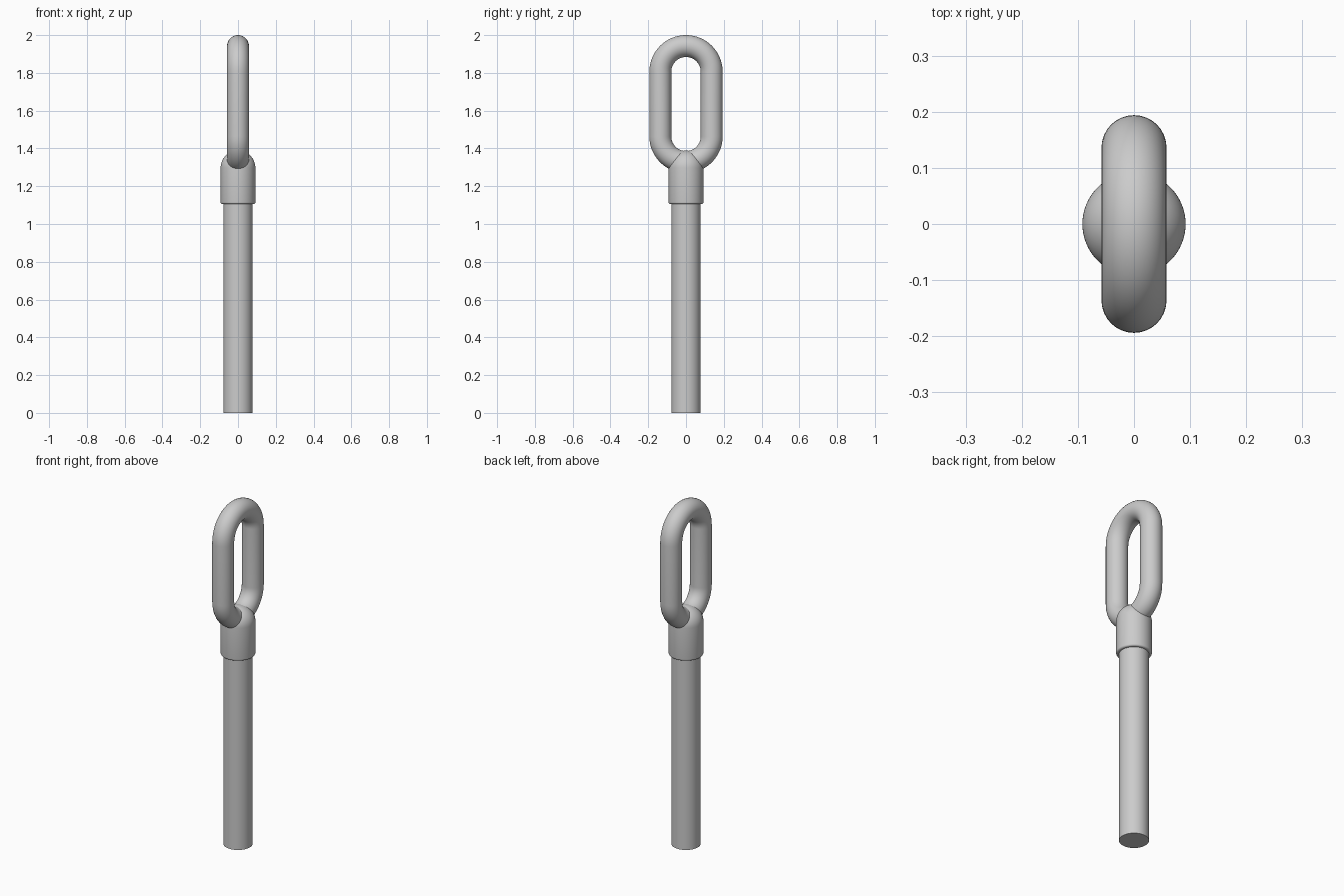
import bpy, bmesh, math
from mathutils import Matrix, Vector

if "Cube" in bpy.data.objects:
    bpy.data.objects.remove(bpy.data.objects["Cube"], do_unlink=True)

steel = bpy.data.materials.new("grey steel")
GREY = (0.6, 0.6, 0.6, 1)
steel.diffuse_color = GREY
steel.use_nodes = True
steel.node_tree.nodes["Principled BSDF"].inputs["Base Color"].default_value = GREY


def finish(name, bm):
    bmesh.ops.remove_doubles(bm, verts=bm.verts, dist=1e-5)
    bmesh.ops.recalc_face_normals(bm, faces=bm.faces)
    mesh = bpy.data.meshes.new(name)
    bm.to_mesh(mesh)
    bm.free()
    mesh.materials.append(steel)
    obj = bpy.data.objects.new(name, mesh)
    bpy.context.collection.objects.link(obj)
    bpy.ops.object.select_all(action="DESELECT")
    obj.select_set(True)
    bpy.context.view_layer.objects.active = obj
    bpy.ops.object.shade_smooth_by_angle(angle=math.radians(35))
    return obj


def lathe(name, profile, steps=64):
    """Spin an (r, z) profile around the z axis."""
    bm = bmesh.new()
    verts = [bm.verts.new((r, 0, z)) for r, z in profile]
    edges = [bm.edges.new(pair) for pair in zip(verts, verts[1:])]
    bmesh.ops.spin(bm, geom=verts + edges, cent=(0, 0, 0), axis=(0, 0, 1),
                   angle=math.tau, steps=steps, use_duplicate=False)
    return finish(name, bm)


def arc(r, z, radius, start, end, steps):
    angles = [math.radians(start + (end - start) * i / steps) for i in range(steps + 1)]
    return [(r + radius * math.cos(a), z + radius * math.sin(a)) for a in angles]


# Straight round rod
ROD = 0.077
lathe("rod", [(0, 0), (ROD, 0), (ROD, 1.15), (0, 1.15)])

# Domed collar with a rounded lower rim
COLLAR, RIM = 0.092, 0.01
profile = [(0, 1.105)] + arc(COLLAR - RIM, 1.105 + RIM, RIM, -90, 0, 5)
profile += arc(0, 1.297, COLLAR, 0, 90, 16)
profile[-1] = (0, profile[-1][1])
lathe("collar", profile)

# Oval link: a round tube swept along two half circles and two straight sides
BEND, TUBE, SIDES = 0.136, 0.058, 32
path = arc(0, 1.806, BEND, 0, 180, 32) + arc(0, 1.464, BEND, 180, 360, 32)
bm = bmesh.new()
rings = []
for i, (y, z) in enumerate(path):
    centre_z = 1.806 if i < len(path) // 2 else 1.464
    out = Vector((0, y, z - centre_z)).normalized()
    ring = []
    for k in range(SIDES):
        a = math.tau * k / SIDES
        ring.append(bm.verts.new(Vector((0, y, z)) + TUBE * (
            math.cos(a) * out + math.sin(a) * Vector((1, 0, 0)))))
    rings.append(ring)
for a, b in zip(rings, rings[1:] + rings[:1]):
    for k in range(SIDES):
        n = (k + 1) % SIDES
        bm.faces.new((a[k], a[n], b[n], b[k]))
finish("oval_link", bm)
